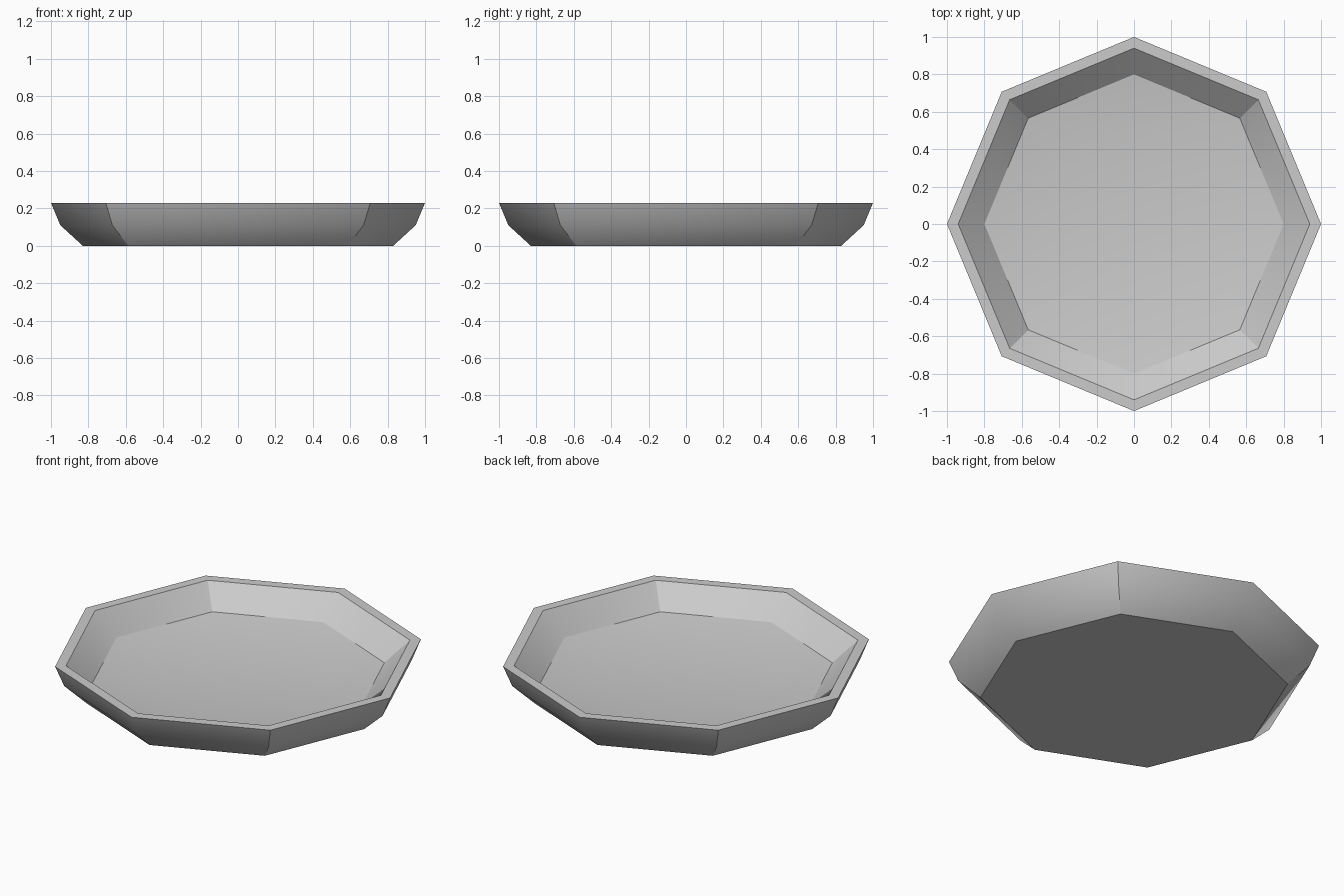
import bpy
import bmesh
from math import cos, sin, pi

cube = bpy.data.objects.get("Cube")
if cube:
    bpy.data.objects.remove(cube, do_unlink=True)

# Plain grey material
grey = bpy.data.materials.new("light_grey")
grey.use_nodes = True
colour = (0.6, 0.6, 0.6, 1)
grey.diffuse_color = colour
grey.node_tree.nodes["Principled BSDF"].inputs["Base Color"].default_value = colour

# Plate profile from foot to centre: radius, height, crease
SIDES = 8
profile = [
    (0.83, 0.0, True),     # foot
    (0.95, 0.11, False),   # outer wall bend
    (1.0, 0.23, True),     # outer rim
    (0.94, 0.23, True),    # inner rim
    (0.80, 0.107, True),   # foot of inner wall
    (0.53, 0.07, False),   # edge of the flat floor
]

bm = bmesh.new()
rings = []
for radius, height, crease in profile:
    angles = [2 * pi * i / SIDES for i in range(SIDES)]
    rings.append([bm.verts.new((radius * cos(a), radius * sin(a), height)) for a in angles])

# Walls, rim and sloping floor
for low, high in zip(rings, rings[1:]):
    for i in range(SIDES):
        j = (i + 1) % SIDES
        bm.faces.new((low[i], low[j], high[j], high[i]))

# Underside and flat floor
bm.faces.new(rings[0][::-1])
bm.faces.new(rings[-1])

for face in bm.faces:
    face.smooth = True

# Creases round the rings and down the diagonal corners
for ring, (radius, height, crease) in zip(rings, profile):
    for i in range(SIDES):
        bm.edges.get((ring[i], ring[(i + 1) % SIDES])).smooth = not crease
for low, high in zip(rings[:4], rings[1:5]):
    for i in range(1, SIDES, 2):
        bm.edges.get((low[i], high[i])).smooth = False

bmesh.ops.recalc_face_normals(bm, faces=bm.faces)
mesh = bpy.data.meshes.new("plate")
bm.to_mesh(mesh)
bm.free()
mesh.materials.append(grey)
plate = bpy.data.objects.new("plate", mesh)
bpy.context.collection.objects.link(plate)
